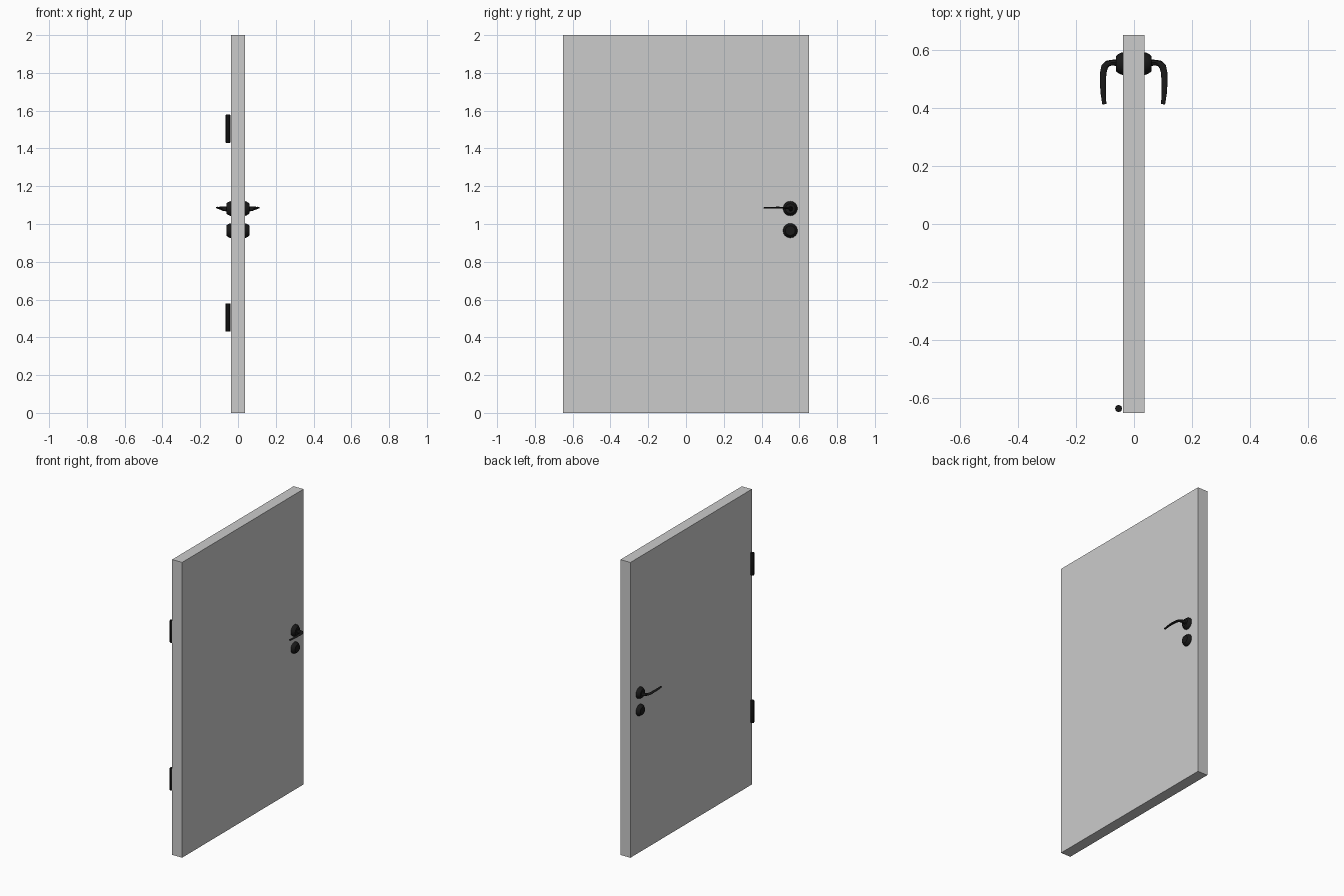
import bpy, bmesh, math
from mathutils import Vector

if "Cube" in bpy.data.objects:
    bpy.data.objects.remove(bpy.data.objects["Cube"])

CX, HALF = -0.001, 0.037      # slab centre and half thickness
black = bpy.data.materials.new("black_metal")
black.diffuse_color = (0.01, 0.01, 0.01, 1)
black.use_nodes = True
black.node_tree.nodes["Principled BSDF"].inputs["Base Color"].default_value = black.diffuse_color


def finish(name, bm, mat=None, smooth=True):
    bmesh.ops.recalc_face_normals(bm, faces=bm.faces)
    me = bpy.data.meshes.new(name)
    bm.to_mesh(me)
    bm.free()
    ob = bpy.data.objects.new(name, me)
    bpy.context.collection.objects.link(ob)
    if mat:
        me.materials.append(mat)
    if smooth:
        bpy.ops.object.select_all(action='DESELECT')
        ob.select_set(True)
        bpy.context.view_layer.objects.active = ob
        bpy.ops.object.shade_smooth_by_angle(angle=math.radians(40))
    return ob


def skin(name, rings):
    """Join a list of equal-length point rings into a capped tube."""
    bm = bmesh.new()
    vs = [[bm.verts.new(p) for p in r] for r in rings]
    n = len(vs[0])
    for a, b in zip(vs, vs[1:]):
        for i in range(n):
            j = (i + 1) % n
            bm.faces.new((a[i], a[j], b[j], b[i]))
    bm.faces.new(vs[0])
    bm.faces.new(vs[-1])
    return finish(name, bm, black)


def ring(centre, u, v, ru, rv, n):
    return [centre + u * ru * math.cos(2 * math.pi * i / n)
            + v * rv * math.sin(2 * math.pi * i / n) for i in range(n)]


X, Y, Z = Vector((1, 0, 0)), Vector((0, 1, 0)), Vector((0, 0, 1))

# door slab
bm = bmesh.new()
bmesh.ops.create_cube(bm, size=1)
bmesh.ops.scale(bm, vec=(2 * HALF, 1.3, 2), verts=bm.verts)
bmesh.ops.translate(bm, vec=(CX, 0, 1), verts=bm.verts)
finish("door_slab", bm, smooth=False)

# hinge barrels
for tag, z in (("lower", 0.43), ("upper", 1.43)):
    c = Vector((-0.053, -0.635, 0))
    skin(tag + "_hinge", [ring(c + Z * (z + dz), X, Y, r, r, 8)
         for dz, r in ((0, 0.011), (0.003, 0.0125), (0.147, 0.0125), (0.15, 0.011))])

# rounded plates: (depth from door face, radius)
plate = ((-0.002, 0.039), (0.006, 0.038), (0.014, 0.034), (0.02, 0.03), (0.024, 0.026))
# lever path: (depth, y, z, half width, half height)
lever = ((0.018, 0.555, 1.08, 0.011, 0.014),
         (0.040, 0.555, 1.081, 0.010, 0.012),
         (0.053, 0.552, 1.083, 0.011, 0.009),
         (0.063, 0.541, 1.085, 0.012, 0.006),
         (0.068, 0.520, 1.086, 0.011, 0.005),
         (0.069, 0.480, 1.087, 0.010, 0.0045),
         (0.068, 0.450, 1.086, 0.009, 0.004),
         (0.064, 0.412, 1.085, 0.007, 0.004))

for tag, s in (("inner", 1), ("outer", -1)):
    face = CX + s * HALF
    for part, z in (("handle_rose", 1.082), ("lock_plate", 0.965)):
        c = Vector((face, 0.552, z))
        skin(f"{tag}_{part}", [ring(c + X * s * d, Y, Z, r, r, 16) for d, r in plate])
    pts = [Vector((face + s * d, y, z)) for d, y, z, _, _ in lever]
    rings = []
    for i, p in enumerate(pts):
        t = pts[min(i + 1, len(pts) - 1)] - pts[max(i - 1, 0)]
        side = Z.cross(t).normalized()
        rings.append(ring(p, side, Z, lever[i][3], lever[i][4], 8))
    skin(tag + "_lever", rings)
